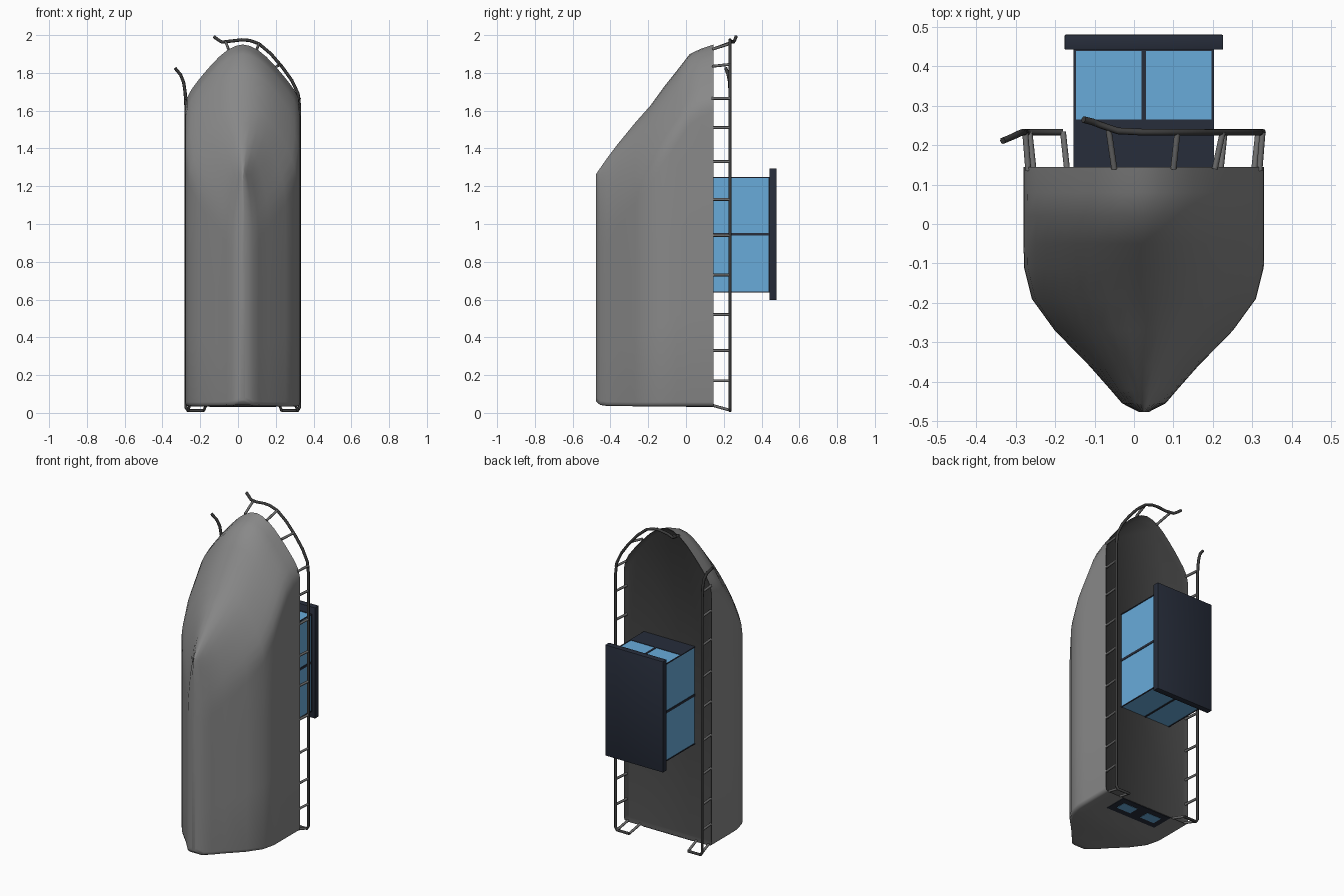
import bpy, bmesh, math
from mathutils import Vector

if "Cube" in bpy.data.objects:
    bpy.data.objects.remove(bpy.data.objects["Cube"])

CX = 0.025  # centre line of the boat


def material(name, rgb):
    m = bpy.data.materials.new(name)
    m.diffuse_color = (*rgb, 1)
    m.use_nodes = True
    m.node_tree.nodes["Principled BSDF"].inputs["Base Color"].default_value = m.diffuse_color
    return m


GREY = material("hull grey", (0.25, 0.25, 0.25))
DECK = material("deck dark grey", (0.055, 0.055, 0.055))
RAIL = material("rail charcoal", (0.045, 0.045, 0.045))
POST = material("post grey", (0.16, 0.16, 0.16))
NAVY = material("cabin navy", (0.020, 0.026, 0.043))
GLASS = material("window blue", (0.14, 0.41, 0.70))


def finish(name, bm, mats, smooth=None):
    bmesh.ops.recalc_face_normals(bm, faces=bm.faces[:])
    me = bpy.data.meshes.new(name)
    bm.to_mesh(me)
    bm.free()
    ob = bpy.data.objects.new(name, me)
    bpy.context.collection.objects.link(ob)
    for m in mats:
        me.materials.append(m)
    if smooth:
        bpy.ops.object.select_all(action='DESELECT')
        ob.select_set(True)
        bpy.context.view_layer.objects.active = ob
        bpy.ops.object.shade_smooth_by_angle(angle=math.radians(smooth))
    return ob


def box(name, lo, hi, mat, bevel=0):
    bm = bmesh.new()
    bmesh.ops.create_cube(bm, size=1)
    for v in bm.verts:
        v.co = Vector([(a + b) / 2 + c * (b - a) for a, b, c in zip(lo, hi, v.co)])
    if bevel:
        bmesh.ops.bevel(bm, geom=bm.edges[:], offset=bevel, segments=2, affect='EDGES', profile=0.5)
    return finish(name, bm, [mat], 40 if bevel else None)


def tube(name, pts, r, mat):
    cu = bpy.data.curves.new(name, 'CURVE')
    cu.dimensions = '3D'
    cu.bevel_depth = r
    cu.bevel_resolution = 2
    cu.use_fill_caps = True
    sp = cu.splines.new('POLY')
    sp.points.add(len(pts) - 1)
    for p, c in zip(sp.points, pts):
        p.co = (*c, 1)
    ob = bpy.data.objects.new(name, cu)
    cu.materials.append(mat)
    bpy.context.collection.objects.link(ob)
    return ob


# Hull: stacked outlines, each (height y, half width, bow tip z, stern z)
LEVELS = [(.145, .305, 1.95, .035), (.08, .305, 1.928, .035), (.02, .305, 1.90, .035),
          (-.05, .305, 1.81, .035), (-.11, .304, 1.735, .035), (-.19, .284, 1.625, .035),
          (-.27, .226, 1.535, .035), (-.36, .138, 1.425, .036), (-.42, .085, 1.345, .037),
          (-.455, .055, 1.295, .042), (-.477, .012, 1.262, .062)]
BOW = [(0, 1), (.1, .995), (.22, .965), (.34, .89), (.46, .785), (.58, .67), (.7, .545),
       (.82, .41), (.92, .265), (.98, .125)]


def outline(y, w, tip, z0):
    half = [(max(w - .02, w * .7), z0), (w * .985, z0 + .006), (w, z0 + .022)]
    low = max(0, min(1, (.1 - y) / .4))  # lower outlines are rounder at the bow
    length = .36 + .08 * low
    half += [(w, z0 + .03 + (tip - length - z0 - .03) * t) for t in (.33, .66)]
    half += [(w * (f + (math.sqrt(1 - t * t) - f) * .6 * low), tip - length + length * t) for t, f in BOW]
    right = [Vector((CX + x, y, z)) for x, z in half]
    left = [Vector((CX - x, y, z)) for x, z in reversed(half)]
    return right + [Vector((CX, y, tip))] + left


bm = bmesh.new()
rings = [[bm.verts.new(p) for p in outline(*lv)] for lv in LEVELS]
for a, b in zip(rings, rings[1:]):
    for i in range(len(a)):
        j = (i + 1) % len(a)
        bm.faces.new((a[i], a[j], b[j], b[i]))
bm.faces.new(rings[-1])
finish("hull", bm, [GREY], 80)

# Deck: slightly dished below the hull edge, smooth shaded
bm = bmesh.new()
edge = [bm.verts.new(p) for p in outline(*LEVELS[0])]
inner = [bm.verts.new(p) for p in outline(.128, .285, 1.925, .05)]
for i in range(len(edge)):
    j = (i + 1) % len(edge)
    bm.faces.new((edge[i], edge[j], inner[j], inner[i]))
bm.faces.new(inner)
bmesh.ops.recalc_face_normals(bm, faces=bm.faces[:])
if bm.faces[:][-1].normal.y < 0:
    bmesh.ops.reverse_faces(bm, faces=bm.faces[:])
finish("deck", bm, [DECK], 80)

# Rails: right one wraps the bow, left one ends with a flare
RY = .233
right_rail = [(.23, RY, .012), (.315, RY, .012), (.326, RY, .03), (.326, RY, 1.62), (.318, RY, 1.69),
              (.285, RY, 1.76), (.235, RY, 1.83), (.175, RY, 1.90), (.11, RY, 1.955), (.06, RY, 1.972),
              (.02, RY, 1.975), (-.04, RY + .003, 1.968), (-.085, RY + .018, 1.963),
              (-.105, RY + .026, 1.975), (-.128, RY + .032, 1.992)]
left_rail = [(-.18, RY, .012), (-.265, RY, .012), (-.276, RY, .03), (-.276, RY, 1.63),
             (-.28, RY, 1.70), (-.288, RY - .002, 1.75), (-.304, RY - .01, 1.79), (-.333, RY - .022, 1.825)]
tube("right_rail", right_rail, .0085, RAIL)
tube("left_rail", left_rail, .0085, RAIL)

# Railing posts along both sides, the stern and the bow
for side, name in ((1, "right"), (-1, "left")):
    for z in (.17, .33, .52, .73, .94, 1.13, 1.33, 1.51, 1.665):
        tube(name + "_post", [(CX + side * .293, .135, z), (CX + side * .301, RY, z)], .0075, POST)
    for x in (.205, .29):
        tube(name + "_stern_post", [(CX + side * (x - .01), .14, .04), (CX + side * x, RY, .014)], .0075, POST)
for a, b in (((.205, .14, 1.835), (.225, RY, 1.845)), ((.10, .14, 1.925), (.11, RY, 1.955)),
             ((-.05, .14, 1.925), (-.065, RY + .01, 1.963))):
    tube("bow_post", [a, b], .0075, POST)

# Cabin: glass box, navy forward panel, frame and roof
X0, X1, Y0, Y1, Z0, Z1 = -.15, .20, .127, .445, .64, 1.247
box("cabin_glass", (X0, Y0, Z0), (X1, Y1, Z1), GLASS)
box("cabin_forward_panel", (X0, Y0, Z1 - .004), (X1, .265, Z1 + .003), NAVY)
box("cabin_roof", (-.176, .442, .598), (.226, .48, 1.294), NAVY, .003)
E = .003
for x in (X0, X1):
    for z in (Z0, Z1):
        box("corner_frame", (x - E, Y0, z - E), (x + E, Y1, z + E), NAVY)
    box("roof_side_frame", (x - E, Y1 - .008, Z0), (x + E, Y1, Z1), NAVY)
    box("side_mullion", (x - E, Y0, .938), (x + E, Y1, .953), NAVY)
for z in (Z0, Z1):
    box("roof_end_frame", (X0, Y1 - .006, z - E), (X1, Y1, z + E), NAVY)
    box("end_mullion", (CX - .006, Y0, z - E), (CX + .006, Y1, z + E), NAVY)

# Transom plate with two small panes
box("transom_plate", (X0, .0, .032), (X1, .143, .037), NAVY)
for s in (-1, 1):
    c = CX + s * .087
    box("transom_pane", (c - .05, .04, .0305), (c + .05, .105, .034), GLASS)
